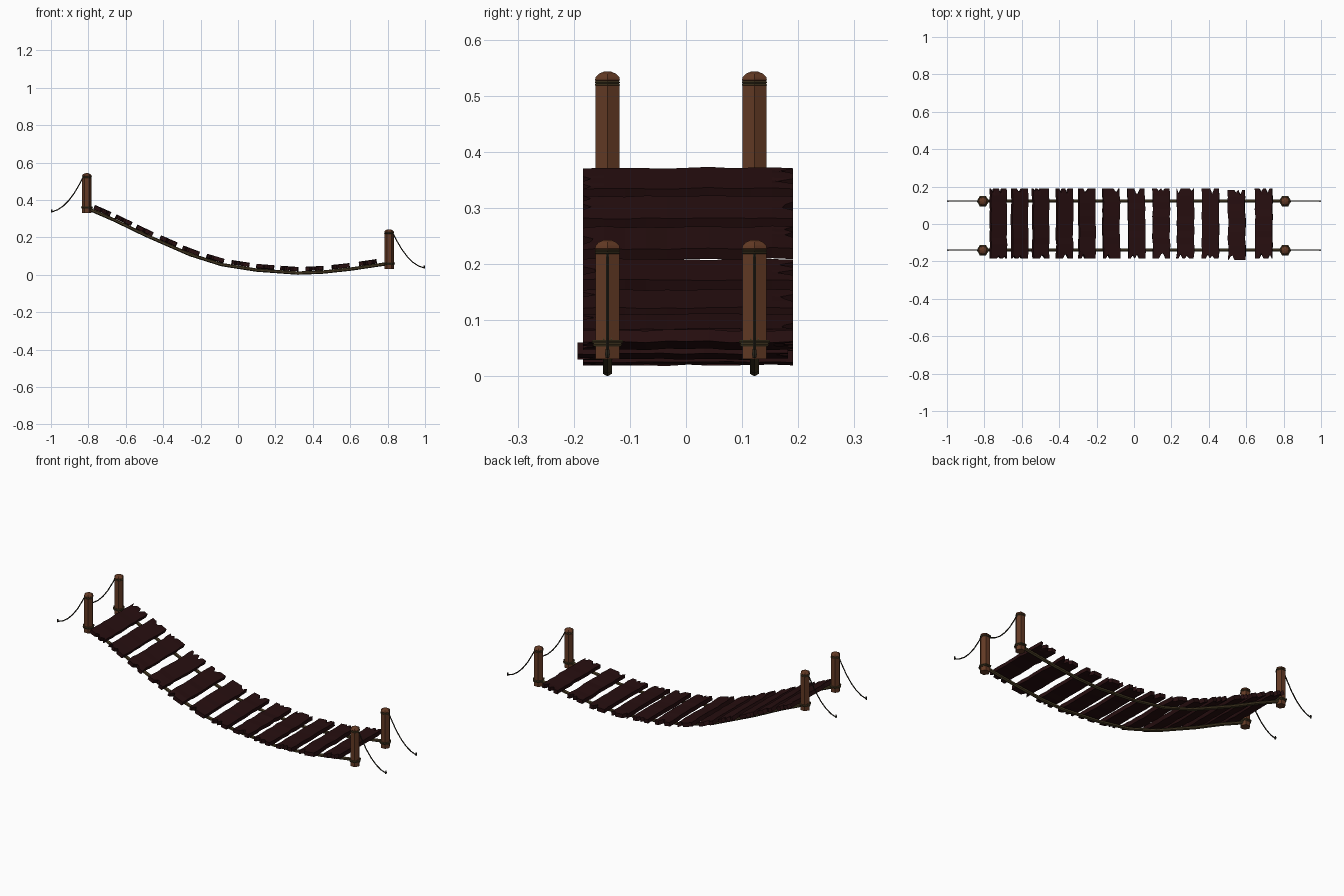
import bpy, bmesh, math, random
from mathutils import Vector, Matrix

if "Cube" in bpy.data.objects:
    bpy.data.objects.remove(bpy.data.objects["Cube"])

random.seed(7)

def material(name, rgb):
    m = bpy.data.materials.new(name)
    m.diffuse_color = (*rgb, 1)
    m.use_nodes = True
    m.node_tree.nodes["Principled BSDF"].inputs["Base Color"].default_value = m.diffuse_color
    return m

PLANK = material("dark plank wood", (0.020, 0.0045, 0.005))
POST = material("brown post wood", (0.125, 0.042, 0.018))
ROPE = material("olive rope", (0.060, 0.042, 0.017))
LINE = material("dark guy line", (0.020, 0.017, 0.011))

SIDES_Y = {"front": -0.140, "back": 0.122}
ENDS = {"left": (-1, 0.331), "right": (1, 0.031)}   # direction, post base height
POST_X = 0.808

def finish(bm, name, mat):
    bmesh.ops.recalc_face_normals(bm, faces=bm.faces)
    me = bpy.data.meshes.new(name)
    bm.to_mesh(me)
    bm.free()
    me.materials.append(mat)
    ob = bpy.data.objects.new(name, me)
    bpy.context.collection.objects.link(ob)
    return ob

def skin(bm, rings, closed=False):
    n = len(rings[0])
    pairs = list(zip(rings, rings[1:]))
    if closed:
        pairs.append((rings[-1], rings[0]))
    for a, b in pairs:
        for i in range(n):
            bm.faces.new((a[i], a[(i + 1) % n], b[(i + 1) % n], b[i]))
    if not closed:
        bm.faces.new(rings[0])
        bm.faces.new(rings[-1])

def lathe(name, profile, at, mat, sides=6, closed=False):
    bm = bmesh.new()
    rings = [[bm.verts.new((at[0] + r * math.cos(math.tau * i / sides),
                            at[1] + r * math.sin(math.tau * i / sides), at[2] + z))
              for i in range(sides)] for r, z in profile]
    skin(bm, rings, closed)
    return finish(bm, name, mat)

def tube(name, path, y, radius, mat, sides=6):
    # sweep a polygon along a path lying in the xz plane
    bm = bmesh.new()
    pts = [Vector((x, y, z)) for x, z in path]
    rings = []
    for k, p in enumerate(pts):
        t = (pts[min(k + 1, len(pts) - 1)] - pts[max(k - 1, 0)]).normalized()
        side = Vector((-t.z, 0, t.x))
        rings.append([bm.verts.new(p + radius * (math.cos(math.tau * i / sides) * side
                      + math.sin(math.tau * i / sides) * Vector((0, 1, 0))))
                      for i in range(sides)])
    skin(bm, rings)
    return finish(bm, name, mat)

# Sagging rope line
SAG = [(-0.83, 0.366), (-0.66, 0.292), (-0.497, 0.213), (-0.257, 0.108), (-0.086, 0.054),
       (0.10, 0.025), (0.32, 0.009), (0.45, 0.014), (0.60, 0.030), (0.83, 0.064)]

def sag_z(x):
    for (x0, z0), (x1, z1) in zip(SAG, SAG[1:]):
        if x <= x1:
            return z0 + (z1 - z0) * (x - x0) / (x1 - x0)

# Posts with domed caps, rope bindings and guy lines
POST_PROFILE = [(0.025, 0), (0.025, 0.188), (0.0235, 0.191), (0.0235, 0.195),
                (0.0255, 0.197), (0.0245, 0.202), (0.018, 0.208), (0.008, 0.212)]
GUY = [(0.826, 0.195), (0.845, 0.158), (0.875, 0.106), (0.905, 0.066),
       (0.935, 0.036), (0.965, 0.016), (0.994, 0.006)]

def binding(name, at, inner, outer, height):
    lathe(name, [(inner, -height / 2), (outer - 0.002, -height / 2), (outer, 0),
                 (outer - 0.002, height / 2), (inner, height / 2)], at, ROPE, closed=True)

for end, (sx, base) in ENDS.items():
    for side, y in SIDES_Y.items():
        tag = f"{end}_{side}"
        x = sx * POST_X
        lathe(f"post_{tag}", POST_PROFILE, (x, y, base), POST)
        for k, dz in enumerate((0.0255, 0.031)):
            binding(f"lower_binding_{tag}_{k}", (x, y, base + dz), 0.022, 0.030 + 0.0025 * k, 0.006)
        for k, dz in enumerate((0.1885, 0.193)):
            binding(f"upper_binding_{tag}_{k}", (x, y, base + dz), 0.021, 0.0262, 0.004)
        tube(f"guy_line_{tag}", [(sx * px, base + pz) for px, pz in GUY], y, 0.003, LINE)
        lathe(f"guy_peg_{tag}", [(0.0035, 0.002), (0.005, 0.008), (0.0035, 0.018)],
              (sx * 0.995, y, base), LINE)

# Two carrying ropes
for side, y in SIDES_Y.items():
    tube(f"carrying_rope_{side}", SAG, y, 0.009, ROPE)

# Weathered planks, each with wavy edges and split ends
PLANK_X = [-0.733, -0.62, -0.508, -0.38, -0.26, -0.128,
           0.01, 0.144, 0.273, 0.41, 0.551, 0.698]

def plank(index, x):
    length, width, thick, nu, nv = 0.375, 0.092, 0.021, 8, 10
    bm = bmesh.new()
    bend = [random.uniform(-0.003, 0.003) for _ in range(nv + 1)]
    lift = [random.uniform(-0.0015, 0.0015) for _ in range(nv + 1)]
    splits = {(random.randint(1, nu - 1), v): random.uniform(0.012, 0.03)
              for v in (0, nv) for _ in range(2)}
    layers = []
    for h in (-thick / 2, thick / 2):
        grid = []
        for v in range(nv + 1):
            row = []
            for u in range(nu + 1):
                a, b = (u / nu - 0.5) * width + bend[v], (v / nv - 0.5) * length
                b -= math.copysign(splits.get((u, v), 0), b)
                row.append(bm.verts.new((a, b, h + lift[v])))
            grid.append(row)
        for v in range(nv):
            for u in range(nu):
                bm.faces.new((grid[v][u], grid[v][u + 1], grid[v + 1][u + 1], grid[v + 1][u]))
        layers.append(grid)
    lo, hi = layers
    rim = ([(0, u) for u in range(nu)] + [(v, nu) for v in range(nv)]
           + [(nv, u) for u in range(nu, 0, -1)] + [(v, 0) for v in range(nv, 0, -1)])
    for (v0, u0), (v1, u1) in zip(rim, rim[1:] + rim[:1]):
        bm.faces.new((lo[v0][u0], lo[v1][u1], hi[v1][u1], hi[v0][u0]))
    # lay it along the slope, resting on the ropes
    slope = math.atan2(sag_z(x + 0.05) - sag_z(x - 0.05), 0.1)
    y = -0.0055 if index == 10 else 0.0035
    centre = Vector((x, y, sag_z(x))) + 0.021 * Vector((-math.sin(slope), 0, math.cos(slope)))
    bm.transform(Matrix.Translation(centre) @ Matrix.Rotation(-slope, 4, 'Y'))
    finish(bm, f"plank_{index + 1}", PLANK)

for i, x in enumerate(PLANK_X):
    plank(i, x)
